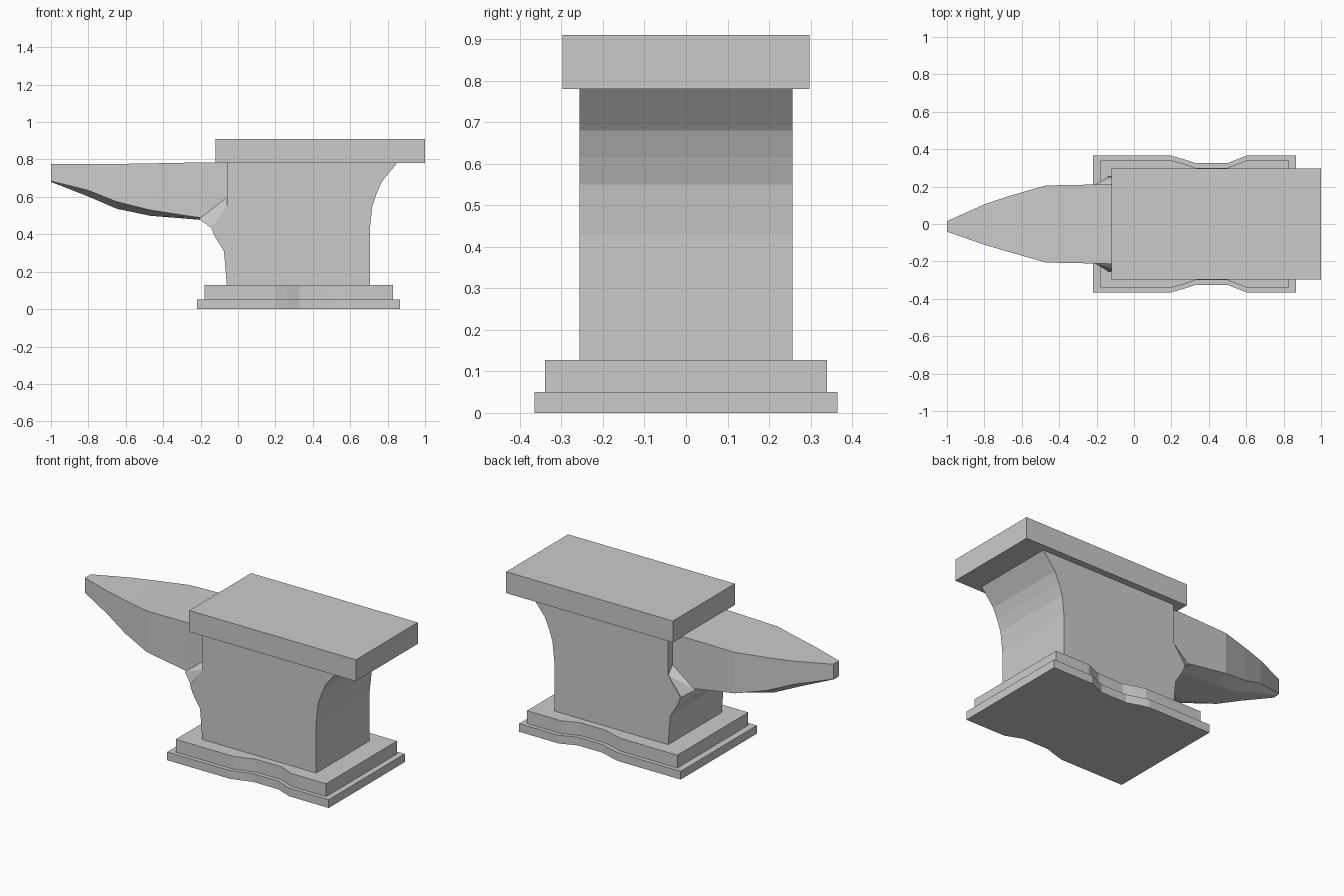
import bpy, bmesh

if "Cube" in bpy.data.objects:
    bpy.data.objects.remove(bpy.data.objects["Cube"])


def finish(bm, name):
    bmesh.ops.recalc_face_normals(bm, faces=bm.faces)
    mesh = bpy.data.meshes.new(name)
    bm.to_mesh(mesh)
    bm.free()
    obj = bpy.data.objects.new(name, mesh)
    bpy.context.collection.objects.link(obj)
    return obj


def loft(name, rings):
    """Join equal-length rings of points and cap both ends."""
    bm = bmesh.new()
    loops = [[bm.verts.new(p) for p in ring] for ring in rings]
    n = len(loops[0])
    for a, b in zip(loops, loops[1:]):
        for i in range(n):
            j = (i + 1) % n
            bm.faces.new((a[i], a[j], b[j], b[i]))
    bm.faces.new(loops[0])
    bm.faces.new(loops[-1])
    return finish(bm, name)


def base_slab(name, x0, x1, half, waist, z0, z1):
    """Rectangular slab pinched inward along both long sides."""
    side = [(x0, half), (0.20, half), (0.265, half - 0.018), (0.33, waist),
            (0.50, waist), (0.545, half - 0.022), (0.60, half), (x1, half)]
    outline = side + [(x, -y) for x, y in reversed(side)]
    return loft(name, [[(x, y, z) for x, y in outline] for z in (z0, z1)])


# Stepped foot
base_slab("foot_lower", -0.22, 0.865, 0.365, 0.325, 0.0, 0.05)
base_slab("foot_upper", -0.18, 0.83, 0.34, 0.30, 0.05, 0.128)

# Body: side profile extruded across the width
profile = [(-0.06, 0.128), (-0.075, 0.31), (-0.125, 0.39), (-0.143, 0.435),
           (-0.06, 0.55), (-0.06, 0.78), (0.85, 0.78), (0.80, 0.72),
           (0.768, 0.68), (0.74, 0.615), (0.718, 0.55), (0.705, 0.43),
           (0.705, 0.128)]
loft("body", [[(x, y, z) for x, z in profile] for y in (-0.257, 0.257)])

# Face plate on top
plate = [(-0.12, -0.297), (1.0, -0.297), (1.0, 0.297), (-0.12, 0.297)]
loft("face_plate", [[(x, y, z) for x, y in plate] for z in (0.78, 0.91)])

# Horn stations: x, centre y, half width, top z, side edge z, bottom z
stations = [(-1.0, -0.013, 0.028, 0.775, 0.685, 0.68),
            (-0.80, -0.003, 0.108, 0.775, 0.635, 0.602),
            (-0.65, 0, 0.155, 0.776, 0.575, 0.537),
            (-0.47, 0, 0.206, 0.779, 0.53, 0.499),
            (-0.21, 0, 0.211, 0.784, 0.49, 0.478),
            (-0.04, 0, 0.215, 0.785, 0.47, 0.46)]
loft("horn", [[(x, c - w, t), (x, c + w, t), (x, c + w, s),
               (x, c + w * 0.55, b), (x, c - w * 0.55, b), (x, c - w, s)]
              for x, c, w, t, s, b in stations])

# Flared shoulder blending the horn into the body
bm = bmesh.new()
for x, y, z in [(-0.21, 0.21, 0.482), (-0.143, 0.25, 0.435),
                (-0.06, 0.255, 0.55), (-0.06, 0.212, 0.60), (-0.04, 0.25, 0.435)]:
    for s in (-1, 1):
        bm.verts.new((x, s * y, z))
bmesh.ops.convex_hull(bm, input=bm.verts)
finish(bm, "horn_shoulder")
